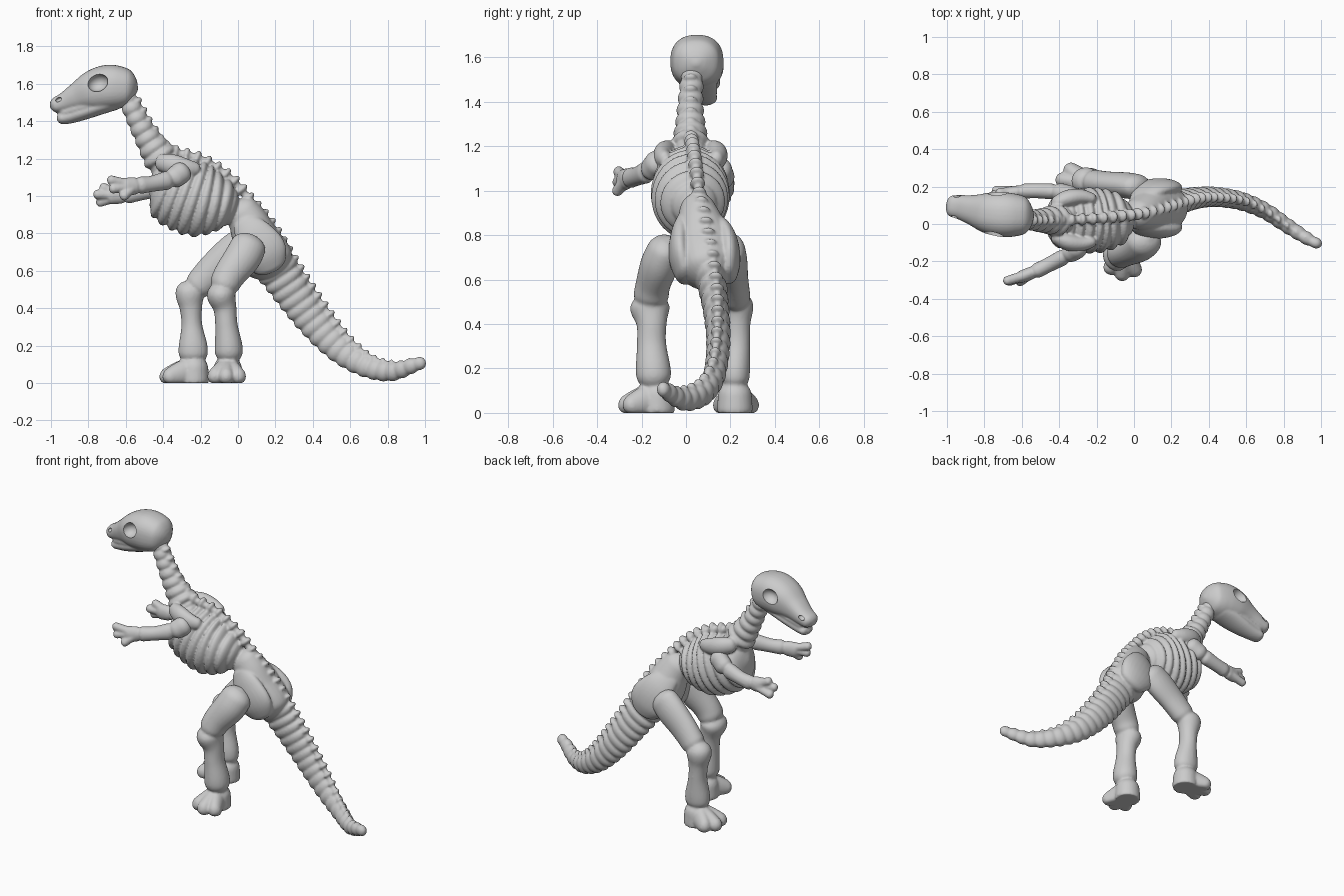
import bpy, bmesh, math
from mathutils import Vector, Matrix

if "Cube" in bpy.data.objects:
    bpy.data.objects.remove(bpy.data.objects["Cube"])


def spline(pts, n):
    """Catmull-Rom through the points, resampled to n+1 even steps."""
    P = [Vector(p) for p in pts]
    P = [P[0] * 2 - P[1]] + P + [P[-1] * 2 - P[-2]]
    dense = []
    for i in range(1, len(P) - 2):
        a, b, c, d = P[i - 1:i + 3]
        for k in range(16):
            t = k / 16
            dense.append((b * 2 + (c - a) * t + (a * 2 - b * 5 + c * 4 - d) * t * t
                          + (b * 3 - a - c * 3 + d) * t ** 3) * 0.5)
    dense.append(P[-2])
    L = [0.0]
    for a, b in zip(dense, dense[1:]):
        L.append(L[-1] + (Vector(b[:3]) - Vector(a[:3])).length)
    out, j = [], 0
    for i in range(n + 1):
        s = L[-1] * i / n
        while j < len(L) - 2 and L[j + 1] < s:
            j += 1
        out.append(dense[j].lerp(dense[j + 1], (s - L[j]) / max(L[j + 1] - L[j], 1e-9)))
    return out, L[-1]


def finish(name, bm):
    bmesh.ops.recalc_face_normals(bm, faces=bm.faces[:])
    me = bpy.data.meshes.new(name)
    bm.to_mesh(me)
    bm.free()
    ob = bpy.data.objects.new(name, me)
    bpy.context.collection.objects.link(ob)
    return ob


def loft(name, stations, n=28, rings=0, amp=0.0, seg=24, ref=(0, 1, 0), power=1.0):
    """Elliptical tube; each station is x, y, z, half width, half height."""
    S, length = spline(stations, n)
    bm = bmesh.new()
    loops = []
    for i, p in enumerate(S):
        c = Vector(p[:3])
        t = (Vector(S[min(i + 1, n)][:3]) - Vector(S[max(i - 1, 0)][:3])).normalized()
        side = Vector(ref)
        side = (side - t * side.dot(t)).normalized()
        up = t.cross(side)
        s = length * i / n
        k = 1.0
        for d, e in ((s, S[0]), (length - s, S[-1])):
            r = min(e[3], e[4], length * 0.45)
            if d < r:
                k *= max(math.sqrt(max(1 - (1 - d / r) ** 2, 0)), 0.12)
        if rings:
            k *= 1 - amp * (1 - abs(math.sin(math.pi * rings * i / n)) ** 0.7)
        w, h = max(p[3], 0.004) * k, max(p[4], 0.004) * k
        ring = []
        for j in range(seg):
            a = 2 * math.pi * j / seg
            ca, sa = (math.copysign(abs(f) ** power, f) for f in (math.cos(a), math.sin(a)))
            v = c + side * (w * ca) + up * (h * sa)
            v.z = max(v.z, 0.0)
            ring.append(bm.verts.new(v))
        loops.append(ring)
    for A, B in zip(loops, loops[1:]):
        for j in range(seg):
            bm.faces.new((A[j], A[(j + 1) % seg], B[(j + 1) % seg], B[j]))
    bm.faces.new(loops[0])
    bm.faces.new(loops[-1])
    return finish(name, bm)


def ellipsoid(name, loc, rad, tilt=0.0):
    bm = bmesh.new()
    m = Matrix.Translation(loc) @ Matrix.Rotation(tilt, 4, 'Y') @ Matrix.Diagonal((*rad, 1))
    bmesh.ops.create_uvsphere(bm, u_segments=28, v_segments=16, radius=1, matrix=m)
    return finish(name, bm)


def fuse(name, parts, voxel=0.008, smooth=4):
    """Melt overlapping parts into one soft sculpted surface."""
    bm = bmesh.new()
    for ob in parts:
        bm.from_mesh(ob.data)
        bpy.data.objects.remove(ob)
    ob = finish(name, bm)
    mod = ob.modifiers.new("melt", 'REMESH')
    mod.mode, mod.voxel_size, mod.use_smooth_shade = 'VOXEL', voxel, True
    mod = ob.modifiers.new("soften", 'SMOOTH')
    mod.factor, mod.iterations = 0.5, smooth
    return ob


# Skull and lower jaw
skull = loft("skull", [(-.535, .045, 1.57, .07, .06), (-.57, .045, 1.575, .095, .09),
                       (-.63, .047, 1.58, .113, .113), (-.7, .05, 1.58, .12, .12),
                       (-.78, .06, 1.56, .11, .108), (-.86, .075, 1.53, .082, .075),
                       (-.93, .09, 1.50, .065, .052), (-1.005, .1, 1.475, .054, .036)],
             48, seg=36, power=.85)
head = [skull,
        loft("lower_jaw", [(-.62, .05, 1.51, .075, .04), (-.72, .055, 1.485, .085, .045),
                           (-.82, .07, 1.45, .072, .042), (-.9, .085, 1.425, .055, .038),
                           (-.97, .095, 1.41, .048, .03)]),
        loft("mouth", [(-.7, .055, 1.51, .09, .04), (-.8, .065, 1.485, .078, .04),
                       (-.955, .095, 1.44, .045, .03)])]
head = fuse("skull_and_jaw", head, .007, 3)

# Eye sockets and nostrils cut into the skull
sockets = [ellipsoid("socket_cutter", loc, rad, -.4) for loc, rad in (
    ((-.75, -.06, 1.605), (.056, .056, .046)), ((-.73, .18, 1.605), (.056, .056, .046)),
    ((-.955, .045, 1.515), (.022, .02, .012)), ((-.945, .145, 1.515), (.022, .02, .012)))]
for cutter in sockets:
    cutter.hide_render = True
    mod = head.modifiers.new("socket", 'BOOLEAN')
    mod.operation, mod.object, mod.solver = 'DIFFERENCE', cutter, 'EXACT'
bpy.ops.object.select_all(action='DESELECT')
bpy.context.view_layer.objects.active = head
head.select_set(True)
for mod in list(head.modifiers):
    bpy.ops.object.modifier_apply(modifier=mod.name)
for cutter in sockets:
    bpy.data.objects.remove(cutter)
bpy.ops.object.shade_smooth_by_angle(angle=math.radians(45))

# Neck, rib cage, pelvis and tail as rippled tubes
trunk = [
    loft("neck", [(-.605, .03, 1.55, .052, .05), (-.53, .02, 1.39, .06, .06),
                  (-.46, .02, 1.27, .075, .08), (-.37, .02, 1.14, .105, .12)], 90, 8, .22),
    loft("rib_cage", [(-.475, .02, 1.07, .09, .12), (-.43, .02, 1.06, .135, .155),
                      (-.33, .02, 1.02, .168, .197), (-.2, .02, .975, .178, .203),
                      (-.09, .03, .95, .15, .148), (0, .045, .925, .088, .1)], 108, 9, .15, 40),
    loft("pelvis", [(-.02, .04, .97, .06, .08), (.05, .06, .87, .1, .105),
                    (.1, .08, .76, .14, .125), (.16, .09, .66, .13, .135),
                    (.21, .1, .57, .09, .115)], 40, seg=32),
    loft("tail", [(.13, .09, .72, .08, .125), (.2, .11, .62, .072, .118), (.28, .13, .5, .062, .106),
                  (.38, .145, .36, .057, .095), (.48, .14, .24, .053, .083), (.58, .12, .15, .05, .072),
                  (.7, .07, .083, .046, .06), (.82, -.01, .06, .042, .052),
                  (.93, -.08, .092, .035, .042), (1.003, -.115, .115, .025, .03)], 230, 21, .19)]

# Vertebra knobs along the whole back
ridge, _ = spline([(-.55, .02, 1.5), (-.47, .02, 1.36), (-.38, .02, 1.25), (-.2, .03, 1.195),
                   (-.05, .045, 1.1), (.06, .06, .98), (.17, .09, .85), (.25, .115, .72),
                   (.36, .14, .545), (.48, .14, .375), (.6, .12, .225), (.72, .06, .13),
                   (.85, -.03, .1), (.97, -.1, .125)], 38)
for i, p in enumerate(ridge[:-1]):
    d = ridge[i + 1] - p
    size = 1.0 - max(i - 22, 0) * .03
    trunk.append(ellipsoid("knob", p, (.02 * size, .034 * size, .042 * size), math.atan2(-d.z, d.x)))
trunk.append(loft("spine_ridge", [(*p[:], .024 - .0003 * i, .024 - .0003 * i)
                                  for i, p in enumerate(ridge)][::2], 90, seg=12))

# Shoulder blades and hip plates on both sides
for s in (-1, 1):
    trunk.append(loft("shoulder_blade", [
        (-.44, .02 + s * .08, 1.185, .03, .04), (-.36, .02 + s * .115, 1.17, .045, .055),
        (-.28, .02 + s * .125, 1.15, .04, .05), (-.2, .02 + s * .11, 1.14, .025, .03)]))
    trunk.append(loft("hip_plate", [
        (.01, .05 + s * .06, .88, .025, .05), (.08, .075 + s * .1, .79, .045, .105),
        (.14, .085 + s * .11, .69, .05, .125), (.185, .095 + s * .085, .59, .04, .07)]))
fuse("trunk_and_tail", trunk, .007, 3)

# Arms: shoulder, elbow, wrist, then three finger tips each
arms = [("near_arm", (-.27, -.115, 1.15), (-.37, -.175, 1.075), (-.55, -.265, 1.055),
         [(-.70, -.31, 1.09), (-.69, -.315, 1.035), (-.625, -.32, .985)]),
        ("far_arm", (-.31, .145, 1.12), (-.43, .18, 1.035), (-.62, .175, 1.0),
         [(-.74, .165, 1.055), (-.775, .15, 1.01), (-.76, .18, .96)])]
for name, a, b, c, tips in arms:
    A, B, C = map(Vector, (a, b, c))
    parts = [loft("upper_arm", [(*A, .055, .065), (*A.lerp(B, .5), .05, .058), (*B, .05, .058)]),
             loft("forearm", [(*A.lerp(B, .8), .045, .055), (*B.lerp(C, .5), .04, .043),
                              (*C, .042, .05)]),
             loft("palm", [(*B.lerp(C, .85), .035, .045), (*C.lerp(Vector(tips[1]), .55), .033, .052)])]
    for t in tips:
        T = Vector(t)
        parts.append(loft("finger", [(*C, .028, .028), (*C.lerp(T, .6), .026, .025),
                                     (*T, .025, .027)], 20, seg=16))
    fuse(name, parts, .007)

# Thighs, shins and feet (heel plus three flat-soled toes)
legs = [("near_leg", (-.055, -.13), (1, 0, 0), [(-.145, -.265), (-.065, -.305), (.02, -.28)],
         [(.08, -.07, .79, .07, .09), (.03, -.115, .68, .085, .098),
          (-.05, -.15, .57, .078, .085), (-.095, -.162, .47, .085, .075)],
         [(-.095, -.162, .54, .084, .074), (-.09, -.162, .47, .09, .077),
          (-.07, -.155, .4, .068, .062), (-.062, -.155, .31, .066, .06),
          (-.05, -.147, .19, .079, .075), (-.05, -.14, .1, .075, .075)]),
        ("far_leg", (-.235, .22), (0, 1, 0), [(-.37, .31), (-.42, .24), (-.4, .145)],
         [(.06, .19, .77, .065, .09), (-.03, .205, .69, .07, .1),
          (-.14, .215, .595, .066, .088), (-.25, .228, .48, .068, .072)],
         [(-.25, .23, .55, .068, .076), (-.257, .23, .47, .073, .077),
          (-.252, .23, .4, .06, .06), (-.247, .23, .31, .058, .056),
          (-.24, .222, .19, .066, .078), (-.24, .22, .1, .06, .075)])]
for name, (hx, hy), ref, toes, thigh, shin in legs:
    parts = [loft("thigh", thigh), loft("shin", shin),
             loft("heel", [(hx, hy, .15, .07, .07), (hx, hy, .07, .077, .077), (hx, hy, -.06, .085, .085)])]
    for tx, ty in toes:
        mx, my = hx + (tx - hx) * .55, hy + (ty - hy) * .55
        parts.append(loft("toe", [(hx, hy, .07, .055, .08), (mx, my, .045, .045, .06),
                                  (tx, ty, .024, .036, .034)], seg=20, ref=ref))
    fuse(name, parts)
